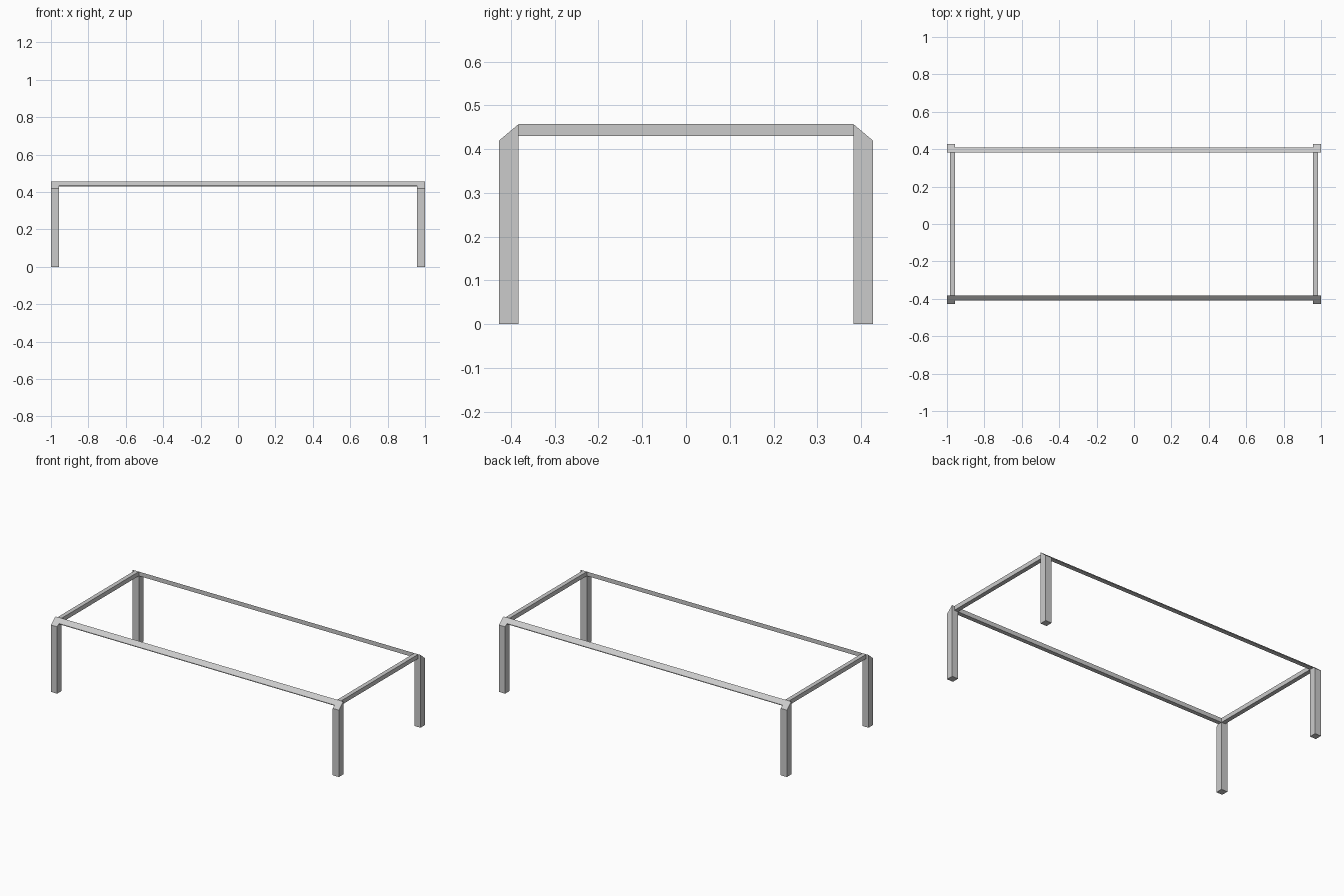
import bpy
import bmesh
from mathutils import Vector

if "Cube" in bpy.data.objects:
    bpy.data.objects.remove(bpy.data.objects["Cube"])


def prism(name, profile, axis, start, end):
    """Extrude a closed profile from start to end along axis ('x' or 'y').
    Profile points are (y, z) for axis x and (x, z) for axis y."""
    def place(p, t):
        return (t, p[0], p[1]) if axis == 'x' else (p[0], t, p[1])
    bm = bmesh.new()
    face = bm.faces.new([bm.verts.new(place(p, start)) for p in profile])
    ext = bmesh.ops.extrude_face_region(bm, geom=[face])
    moved = [g for g in ext["geom"] if isinstance(g, bmesh.types.BMVert)]
    offset = Vector(place((0, 0), end - start))
    bmesh.ops.translate(bm, verts=moved, vec=offset)
    bmesh.ops.recalc_face_normals(bm, faces=bm.faces)
    mesh = bpy.data.meshes.new(name)
    bm.to_mesh(mesh)
    bm.free()
    obj = bpy.data.objects.new(name, mesh)
    bpy.context.collection.objects.link(obj)
    return obj


X_OUT, X_IN = 1.0, 0.957       # leg extents along the length
Y_OUT, Y_IN = 0.427, 0.383     # leg extents along the depth
TOP, SHOULDER, UNDER = 0.457, 0.42, 0.43
RAIL = 0.027                   # rail thickness

slope = (TOP - SHOULDER) / (Y_OUT - Y_IN)
lip = TOP - slope * RAIL       # height of the long rail's outer edge

for side, s in (("front", -1), ("back", 1)):
    # legs with tops sloping down to the outside
    leg = [(s * Y_IN, 0), (s * Y_OUT, 0), (s * Y_OUT, SHOULDER), (s * Y_IN, TOP)]
    for end, e in (("left", -1), ("right", 1)):
        prism(f"{side}_{end}_leg", leg, 'x', e * X_IN, e * X_OUT)
    # long rail with the same sloping top
    rail = [(s * Y_IN, UNDER), (s * (Y_IN + RAIL), UNDER),
            (s * (Y_IN + RAIL), lip), (s * Y_IN, TOP)]
    prism(f"{side}_rail", rail, 'x', -X_IN, X_IN)

# square end rails, flush with the inner faces of the legs
for end, e in (("left", -1), ("right", 1)):
    bar = [(e * X_IN, UNDER), (e * (X_IN + RAIL), UNDER),
           (e * (X_IN + RAIL), TOP), (e * X_IN, TOP)]
    prism(f"{end}_end_rail", bar, 'y', -Y_IN, Y_IN)
